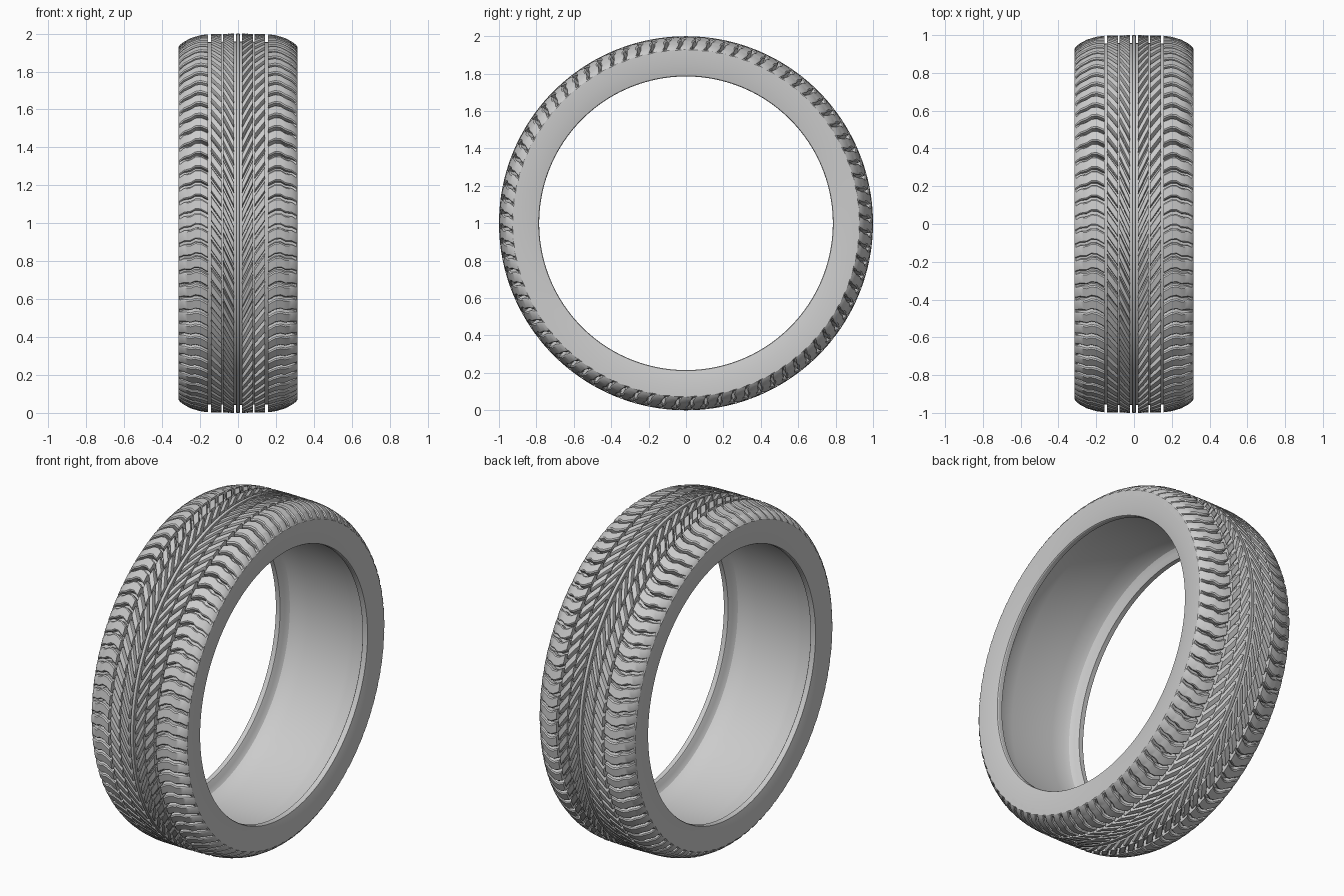
import bpy, bmesh, math
from math import sin, cos, tau

if "Cube" in bpy.data.objects:
    bpy.data.objects.remove(bpy.data.objects["Cube"])

PITCHES = 80
STEP = tau / PITCHES

# height profiles over |x|: tread surface and groove floor
CROWN = [(0, 1.0), (.15, .998), (.2, .991), (.25, .976), (.285, .957), (.305, .942), (.315, .928)]
FLOOR = [(0, .958), (.15, .956), (.2, .951), (.25, .94), (.285, .928), (.305, .918), (.315, .90)]


def lerp(table, x):
    for (a, u), (b, v) in zip(table, table[1:]):
        if x <= b:
            return u + (v - u) * (x - a) / (b - a)
    return table[-1][1]


def wrap(x, r, t):
    return (x, -r * cos(t), 1 + r * sin(t))


def finish(bm, name, angle=35):
    bmesh.ops.recalc_face_normals(bm, faces=bm.faces)
    mesh = bpy.data.meshes.new(name)
    bm.to_mesh(mesh)
    bm.free()
    ob = bpy.data.objects.new(name, mesh)
    bpy.context.collection.objects.link(ob)
    bpy.ops.object.select_all(action='DESELECT')
    ob.select_set(True)
    bpy.context.view_layer.objects.active = ob
    bpy.ops.object.shade_smooth_by_angle(angle=math.radians(angle))
    return ob


def ring(name, profile, n=160):
    """Closed (x, r) profile swept round the axle."""
    bm = bmesh.new()
    loops = [[bm.verts.new(wrap(x, r, tau * i / n)) for x, r in profile] for i in range(n)]
    m = len(profile)
    for i in range(n):
        a, b = loops[i], loops[(i + 1) % n]
        for j in range(m):
            k = (j + 1) % m
            bm.faces.new((a[j], a[k], b[k], b[j]))
    return finish(bm, name, 30)


def block(bm, side, xs, path, width, shift):
    """One tread lug: a strip following path(x), worn round at its edges."""
    rows = []
    for x in xs:
        top, low = lerp(CROWN, x), lerp(FLOOR, x) - .004
        t, w = shift + lerp(path, x), width / 2
        pts = [(low, -w), (top - .006, -w), (top, -w + .007),
               (top, w - .007), (top - .006, w), (low, w)]
        rows.append([bm.verts.new(wrap(side * x, r, t + d)) for r, d in pts])
    for a, b in zip(rows, rows[1:]):
        for j in range(5):
            bm.faces.new((a[j], a[j + 1], b[j + 1], b[j]))
    bm.faces.new(rows[0])
    bm.faces.new(rows[-1])


def spread(a, b, n):
    return [a + (b - a) * i / n for i in range(n + 1)]


# carcass: groove floor, sidewalls, beads and hollow liner
half = [(0, .958), (.08, .957), (.15, .956), (.2, .951), (.25, .94), (.285, .932),
        (.308, .932), (.315, .926), (.315, .85), (.302, .788), (.297, .785),
        (.272, .785), (.268, .79), (.262, .815), (.245, .838), (.215, .85), (.14, .857), (0, .86)]
ring("tire_carcass", half + [(-x, r) for x, r in half[-2:0:-1]])

# continuous centre rib
ring("centre_rib", [(-.010, .95), (-.010, .998), (-.008, 1.0), (.008, 1.0), (.010, .998), (.010, .95)])

# lug paths: distance round the tire over |x|
SHOULDER = [(.157, 0), (.195, .022), (.225, .024), (.25, .010), (.285, .006), (.315, -.012)]
INNER = [(.022, -.20), (.086, -.06)]
OUTER = [(.08, -.06), (.143, .03)]

for side, word in ((1, "right"), (-1, "left")):
    bm = bmesh.new()
    for i in range(PITCHES):
        block(bm, side, [.157, .175, .195, .21, .225, .238, .25, .268, .285, .296, .305, .315],
              SHOULDER, STEP - .017, i * STEP)
    finish(bm, "shoulder_lugs_" + word)

    bm = bmesh.new()
    for i in range(PITCHES):
        block(bm, side, spread(.022, .078, 4), INNER, STEP - .024, i * STEP)
        block(bm, side, spread(.086, .143, 4), OUTER, STEP - .02, i * STEP + .012)
    finish(bm, "middle_lugs_" + word)
